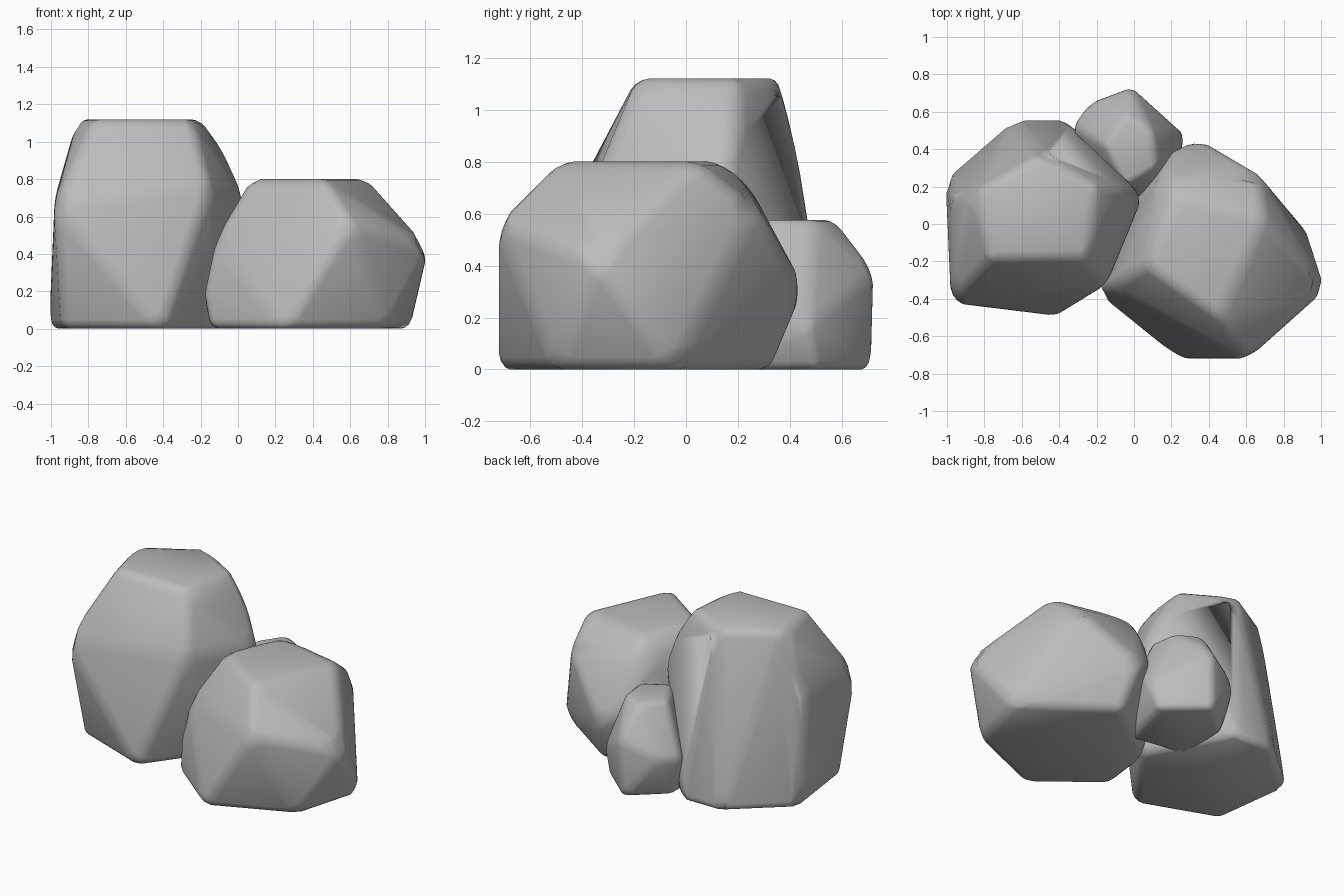
import bpy, bmesh, math

cube = bpy.data.objects.get("Cube")
if cube:
    bpy.data.objects.remove(cube)

stone = bpy.data.materials.new("grey_stone")
stone.use_nodes = True
colour = (0.5, 0.5, 0.5, 1)
stone.diffuse_color = colour
bsdf = stone.node_tree.nodes["Principled BSDF"]
bsdf.inputs["Base Color"].default_value = colour
bsdf.inputs["Roughness"].default_value = 0.8


def boulder(name, top_z, top, middle, base, soft):
    """Faceted convex stone with a flat crown and base and rounded edges."""
    points = [(x, y, top_z) for x, y in top] + middle + [(x, y, 0) for x, y in base]
    bm = bmesh.new()
    for p in points:
        bm.verts.new(p)
    hull = bmesh.ops.convex_hull(bm, input=bm.verts[:])
    loose = {g for g in hull["geom_interior"] + hull["geom_unused"]
             if isinstance(g, bmesh.types.BMVert)}
    bmesh.ops.delete(bm, geom=list(loose), context='VERTS')
    bmesh.ops.dissolve_limit(bm, angle_limit=math.radians(7),
                             verts=bm.verts[:], edges=bm.edges[:])
    bmesh.ops.recalc_face_normals(bm, faces=bm.faces[:])
    mesh = bpy.data.meshes.new(name)
    bm.to_mesh(mesh)
    bm.free()
    mesh.materials.append(stone)
    ob = bpy.data.objects.new(name, mesh)
    bpy.context.collection.objects.link(ob)
    bevel = ob.modifiers.new("rounded_edges", 'BEVEL')
    bevel.width = soft
    bevel.segments = 3
    bevel.limit_method = 'NONE'
    mesh.shade_smooth()
    return ob


# Tall stone
boulder("tall_rock", 1.12,
        [(-.86, .17), (-.5, .38), (-.2, .2), (-.24, -.19), (-.77, -.19)],
        [(-.98, -.43, .67), (-.98, .12, .7), (.05, .15, .68), (-.15, -.34, .75),
         (-.07, .2, .94)],
        [(-.94, -.3), (-.41, -.5), (-.05, -.01), (-.34, .56), (-.64, .56),
         (-1.01, .24)], .05)

# Wide stone
boulder("wide_rock", .8,
        [(.46, -.51), (.7, .04), (.24, .14), (.06, -.22)],
        [(1.03, -.35, .43), (.6, -.735, .57), (.34, .465, .3),
         (.67, .27, .63), (.15, .25, .7), (.18, .38, .35),
         (-.19, -.35, .2), (-.13, -.33, .48)],
        [(.8, -.5), (.93, -.04), (.38, .34), (-.1, 0), (-.15, -.41), (.25, -.735)], .05)

# Small stone at the back
boulder("small_rock", .575,
        [(-.16, .42), (-.05, .58), (.1, .5), (.13, .3), (-.05, .2)],
        [(-.33, .52, .26), (-.25, .64, .28), (-.01, .73, .38), (.28, .47, .17),
         (.23, .34, .3)],
        [(-.26, .52), (-.03, .72), (.22, .5), (.12, .1), (-.27, .16)], .035)
